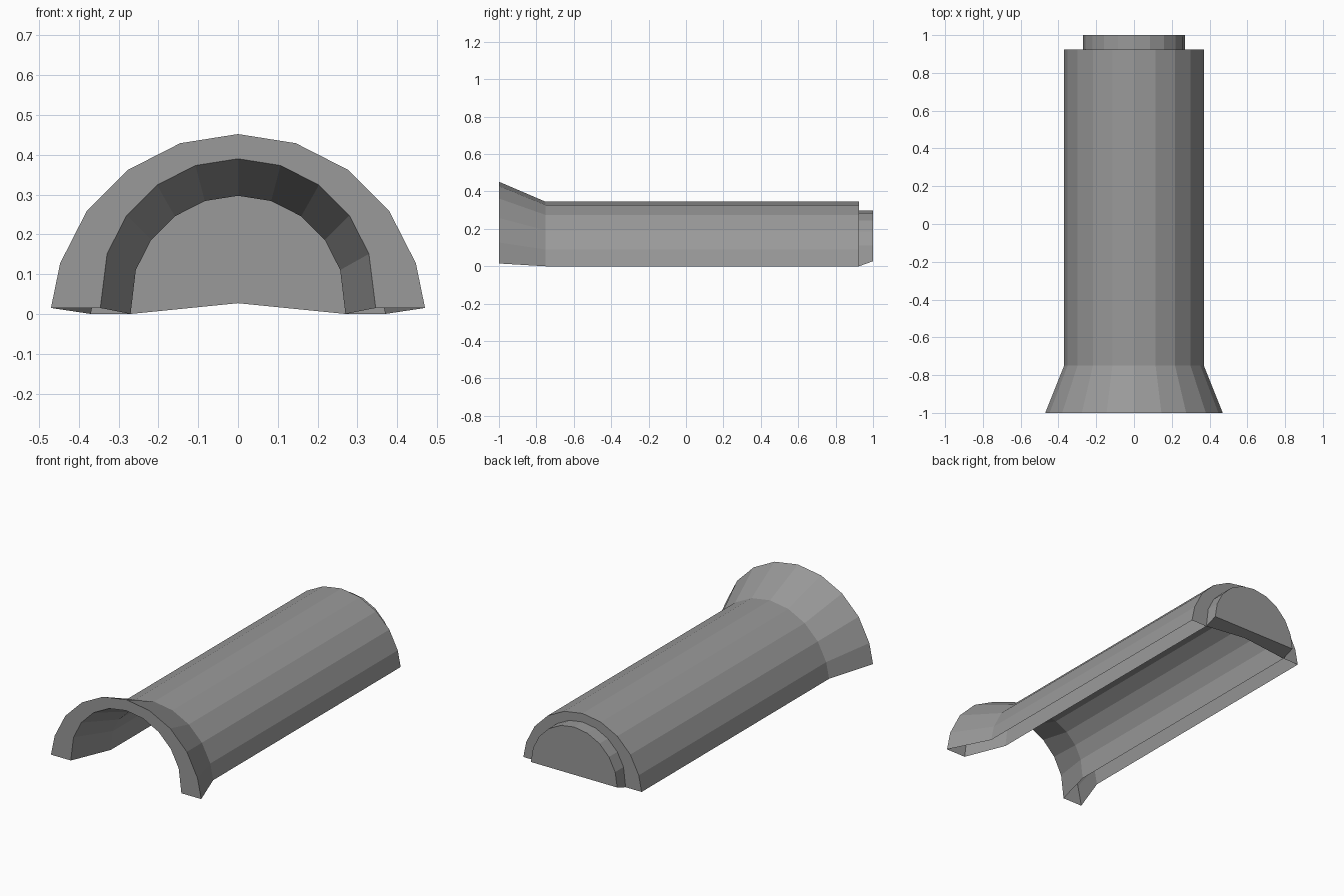
import bpy, bmesh
from math import cos, sin, pi

cube = bpy.data.objects.get("Cube")
if cube:
    bpy.data.objects.remove(cube, do_unlink=True)

SEGMENTS = 10
FRONT, NECK, SHOULDER, BACK = -1.0, -0.75, 0.925, 1.0

grey = bpy.data.materials.new("clay_grey")
grey.use_nodes = True
colour = (0.32, 0.32, 0.32, 1)
grey.diffuse_color = colour
grey.node_tree.nodes["Principled BSDF"].inputs["Base Color"].default_value = colour


def arch(bm, y, radius, centre, foot):
    """Half-round row of vertices whose two end points sit at height foot."""
    row = []
    for i in range(SEGMENTS + 1):
        a = pi * i / SEGMENTS
        z = foot if i in (0, SEGMENTS) else centre + radius * sin(a)
        row.append(bm.verts.new((radius * cos(a), y, z)))
    return row


def bridge(bm, row_a, row_b):
    for i in range(len(row_a) - 1):
        bm.faces.new((row_a[i], row_a[i + 1], row_b[i + 1], row_b[i]))


def finish(bm, name):
    bmesh.ops.recalc_face_normals(bm, faces=bm.faces)
    mesh = bpy.data.meshes.new(name)
    bm.to_mesh(mesh)
    bm.free()
    mesh.materials.append(grey)
    obj = bpy.data.objects.new(name, mesh)
    bpy.context.collection.objects.link(obj)


# Tile shell: flared mouth, straight barrel and rear rim, hollow underneath
bm = bmesh.new()
rows = [
    arch(bm, SHOULDER, 0.27, 0.027, 0),
    arch(bm, SHOULDER, 0.37, -0.025, 0),
    arch(bm, NECK, 0.37, -0.025, 0),
    arch(bm, FRONT, 0.47, -0.018, 0.015),
    arch(bm, FRONT, 0.346, 0.044, 0.015),
    arch(bm, NECK, 0.27, 0.027, 0),
]
for a, b in zip(rows, rows[1:] + rows[:1]):
    bridge(bm, a, b)
finish(bm, "tile_shell")

# End plug: closed half-round spigot behind the barrel
bm = bmesh.new()
inner = arch(bm, SHOULDER, 0.27, 0.027, 0)
outer = arch(bm, BACK, 0.27, 0.027, 0.027)
bridge(bm, inner, outer)
mid_in = bm.verts.new((0, SHOULDER, 0.027))
mid_out = bm.verts.new((0, BACK, 0.027))
for row, mid in ((inner, mid_in), (outer, mid_out)):
    bm.faces.new(row + [mid])
bridge(bm, [inner[0], mid_in, inner[-1]], [outer[0], mid_out, outer[-1]])
finish(bm, "end_plug")
